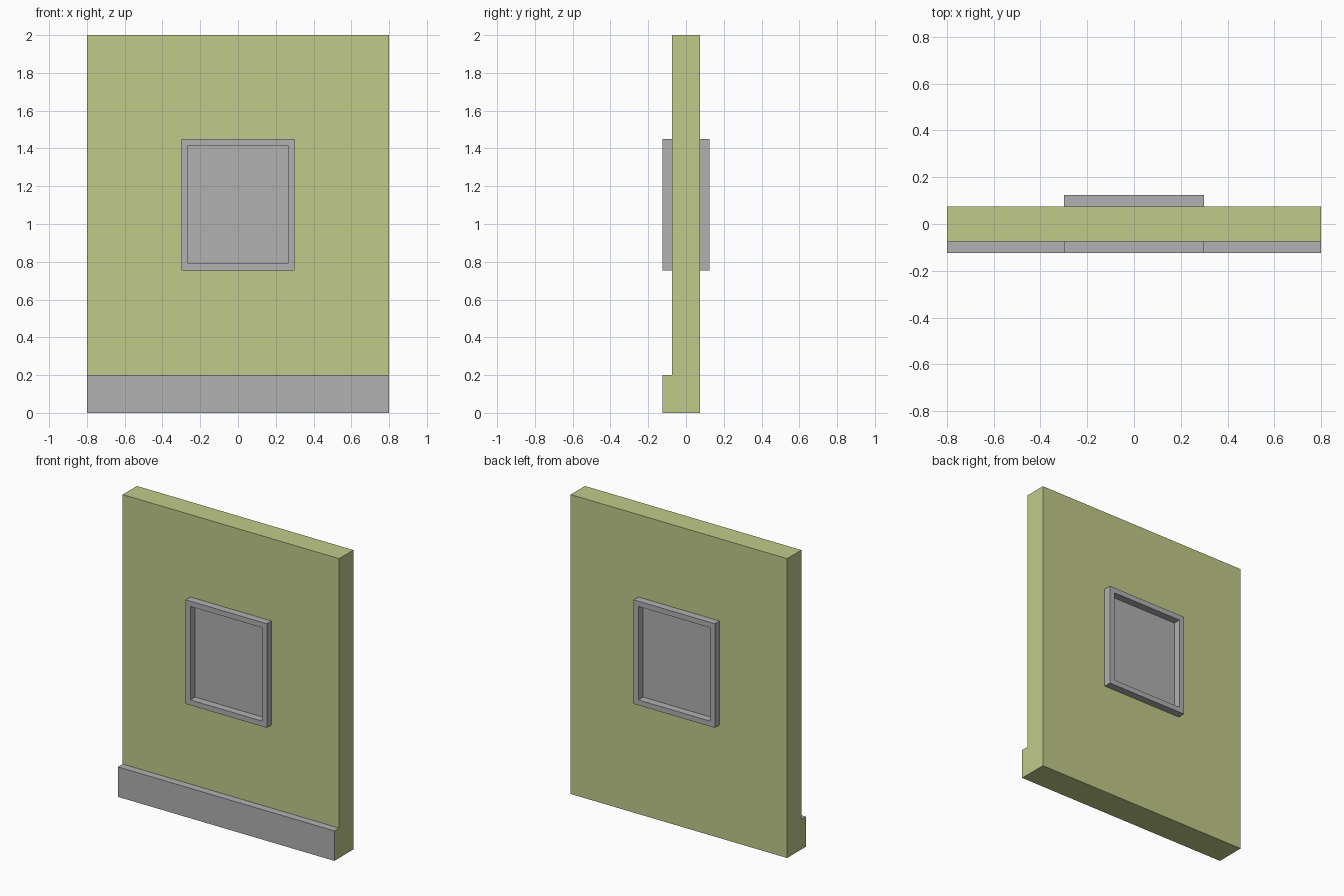
import bpy, bmesh
from mathutils import Vector

if "Cube" in bpy.data.objects:
    bpy.data.objects.remove(bpy.data.objects["Cube"])

HALF_W, WALL_Y, OUT_Y, TOP, BASE_Z = 0.8, 0.075, 0.125, 2.0, 0.2
WIN_X, WIN_Z0, WIN_Z1, FRAME = 0.3, 0.755, 1.45, 0.05


def material(name, color):
    mat = bpy.data.materials.new(name)
    mat.diffuse_color = color
    mat.use_nodes = True
    mat.node_tree.nodes["Principled BSDF"].inputs["Base Color"].default_value = mat.diffuse_color
    return mat


def finish(bm, name, *mats):
    bmesh.ops.recalc_face_normals(bm, faces=bm.faces[:])
    me = bpy.data.meshes.new(name)
    bm.to_mesh(me)
    bm.free()
    for m in mats:
        me.materials.append(m)
    ob = bpy.data.objects.new(name, me)
    bpy.context.collection.objects.link(ob)
    return ob


def window_block(half_depth):
    bm = bmesh.new()
    bmesh.ops.create_cube(bm, size=1)
    for v in bm.verts:
        v.co = Vector((v.co.x * 2 * WIN_X, v.co.y * 2 * half_depth,
                       (WIN_Z0 + WIN_Z1) / 2 + v.co.z * (WIN_Z1 - WIN_Z0)))
    return bm


green = material("wall_green", (0.53, 0.59, 0.25, 1))
grey = material("trim_grey", (0.44, 0.44, 0.44, 1))

# Wall with stepped plinth: L-shaped profile extruded across the width
profile = [(-OUT_Y, 0), (WALL_Y, 0), (WALL_Y, TOP), (-WALL_Y, TOP),
           (-WALL_Y, BASE_Z), (-OUT_Y, BASE_Z)]
bm = bmesh.new()
side = bm.faces.new([bm.verts.new((-HALF_W, y, z)) for y, z in profile])
ext = bmesh.ops.extrude_face_region(bm, geom=[side], use_keep_orig=True)
bmesh.ops.translate(bm, vec=(2 * HALF_W, 0, 0),
                    verts=[e for e in ext["geom"] if isinstance(e, bmesh.types.BMVert)])
# Plinth front and ledge are grey
for f in bm.faces:
    c = f.calc_center_median()
    if abs(c.x) < 0.01 and c.y < -WALL_Y - 0.01 and c.z > 0.01:
        f.material_index = 1
wall = finish(bm, "wall", green, grey)

# Window opening
cutter = finish(window_block(0.5), "window_cutter", green)
cutter.hide_render = True
cutter.hide_set(True)
cut = wall.modifiers.new("window_opening", "BOOLEAN")
cut.operation, cut.solver, cut.object = "DIFFERENCE", "EXACT", cutter
bpy.context.view_layer.objects.active = wall
bpy.ops.object.modifier_apply(modifier=cut.name)
bpy.data.objects.remove(cutter)

# Window: frame proud of both wall faces, pane recessed flush with the wall
bm = window_block(OUT_Y)
for f in [f for f in bm.faces if abs(f.normal.y) > 0.9]:
    sign = 1 if f.normal.y > 0 else -1
    bmesh.ops.inset_region(bm, faces=[f], thickness=FRAME)
    pane = bmesh.ops.extrude_discrete_faces(bm, faces=[f])["faces"][0]
    bmesh.ops.translate(bm, verts=pane.verts[:], vec=(0, sign * (WALL_Y - OUT_Y), 0))
finish(bm, "window", grey)
